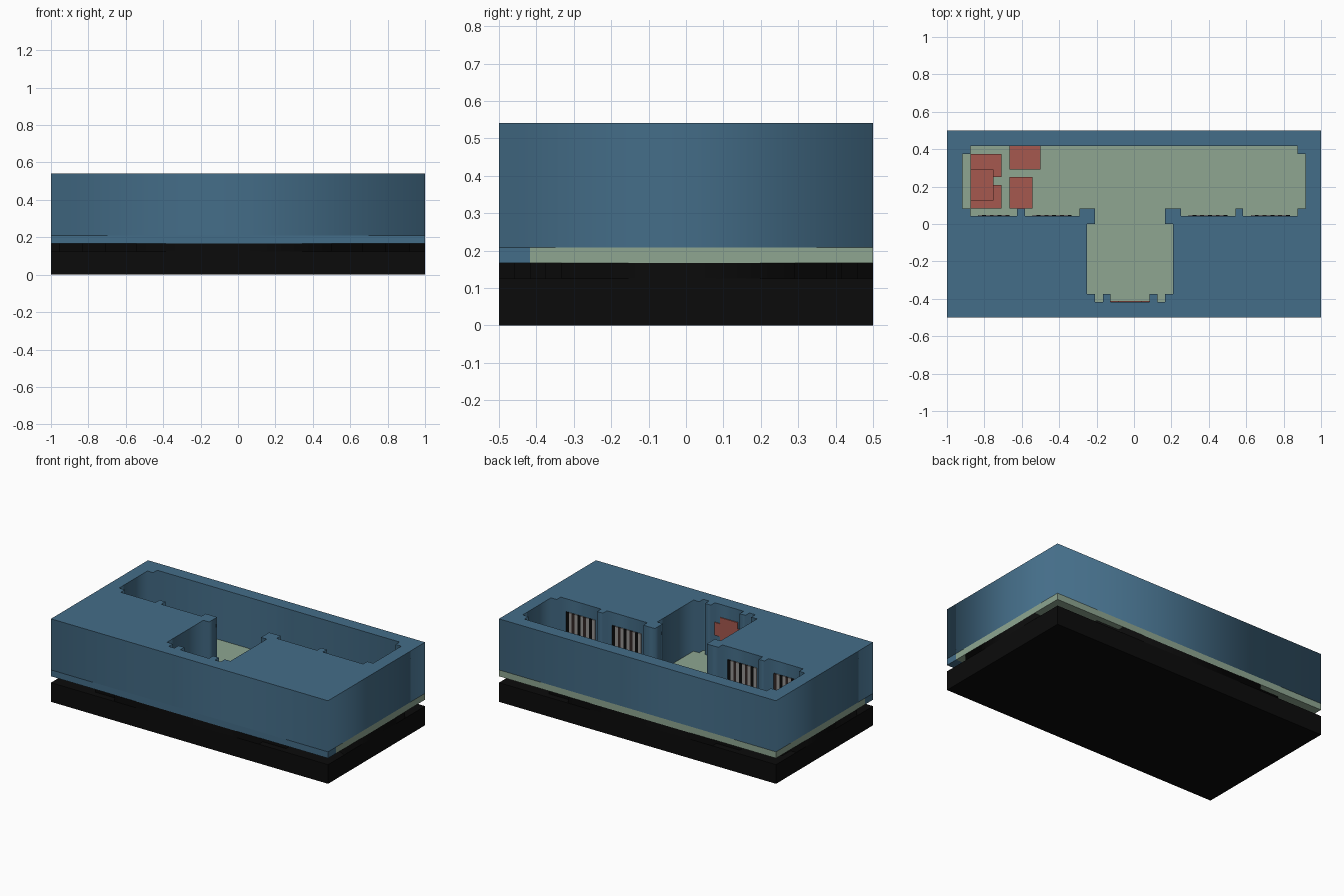
import bpy, bmesh

if "Cube" in bpy.data.objects:
    bpy.data.objects.remove(bpy.data.objects["Cube"])

U = 1 / 24  # the model sits on a grid of 48 x 24 x 13 cells


def material(name, srgb):
    m = bpy.data.materials.new(name)
    lin = [((c / 255 + 0.055) / 1.055) ** 2.4 if c > 10 else c / 255 / 12.92 for c in srgb]
    m.diffuse_color = (*lin, 1)
    m.use_nodes = True
    m.node_tree.nodes["Principled BSDF"].inputs["Base Color"].default_value = m.diffuse_color
    return m


BLUE = material("wall_blue", (68, 109, 136))
GREEN = material("floor_sage", (142, 166, 145))
RED = material("furniture_red", (166, 88, 78))
BLACK = material("base_black", (11, 11, 11))
GREY = material("stripe_grey", (150, 148, 146))
BROWN = material("stripe_dark", (48, 38, 36))


def boxes(name, items, mat):
    """One object made of boxes (x0, x1, y0, y1, z0, z1) in grid cells."""
    bm = bmesh.new()
    for x0, x1, y0, y1, z0, z1 in items:
        vs = bmesh.ops.create_cube(bm, size=1)["verts"]
        for v in vs:
            v.co.x = (x1 if v.co.x > 0 else x0) * U
            v.co.y = (y1 if v.co.y > 0 else y0) * U
            v.co.z = (z1 if v.co.z > 0 else z0) * U
    me = bpy.data.meshes.new(name)
    bm.to_mesh(me)
    bm.free()
    me.materials.append(mat)
    ob = bpy.data.objects.new(name, me)
    bpy.context.collection.objects.link(ob)
    return ob


def prism(name, loops, z0, z1, mat):
    """Filled outline (later loops are holes) extruded between two heights."""
    cu = bpy.data.curves.new(name, "CURVE")
    cu.dimensions = "2D"
    cu.fill_mode = "BOTH"
    cu.extrude = (z1 - z0) * U / 2
    for pts in loops:
        sp = cu.splines.new("POLY")
        sp.points.add(len(pts) - 1)
        for p, (x, y) in zip(sp.points, pts):
            p.co = (x * U, y * U, 0, 1)
        sp.use_cyclic_u = True
    ob = bpy.data.objects.new(name, cu)
    bpy.context.collection.objects.link(ob)
    ob.location.z = (z0 + z1) * U / 2
    bpy.ops.object.select_all(action="DESELECT")
    ob.select_set(True)
    bpy.context.view_layer.objects.active = ob
    bpy.ops.object.convert(target="MESH")
    ob = bpy.context.object
    ob.data.materials.clear()
    ob.data.materials.append(mat)
    return ob


# Black base slab, with a top layer stepped in at the corners
boxes("base_slab", [(-24, 24, -12, 12, 0, 3)], BLACK)
steps = [(12, 12), (16, 11), (19, 10), (22, 9), (24, 7)]
quarter = []
for i, (x, y) in enumerate(steps):
    quarter.append((x, y))
    if i + 1 < len(steps):
        quarter.append((x, steps[i + 1][1]))
# the layer is one cell longer towards -x and -y
quarter_l = [(-x - (x < 24), y) for x, y in reversed(quarter)]
down = lambda pts: [(x, -y - (y < 12 and abs(x) == 24)) for x, y in reversed(pts)]
prism("base_top_layer", [quarter + down(quarter) + down(quarter_l) + quarter_l], 3, 4, BLACK)

# Sage floor layer, closed at the front by a blue strip
boxes("floor", [(-24, 24, -10, 12, 4, 5)], GREEN)
boxes("front_wall_foot", [(-24, 24, -12, -10, 4, 5)], BLUE)

# Thick walls around a T-shaped room with notched corners and pilasters
room = [(-21, 10), (21, 10), (21, 9), (22, 9), (22, 2), (21, 2), (21, 1),
        (14, 1), (14, 2), (13, 2), (13, 1), (6, 1), (6, 2), (4, 2), (4, 0), (5, 0),
        (5, -9), (4, -9), (4, -10), (3, -10), (3, -9), (2, -9), (2, -10),
        (-3, -10), (-3, -9), (-4, -9), (-4, -10), (-5, -10), (-5, -9), (-6, -9),
        (-6, 0), (-5, 0), (-5, 2), (-7, 2), (-7, 1), (-14, 1), (-14, 2), (-15, 2),
        (-15, 1), (-21, 1), (-21, 2), (-22, 2), (-22, 9), (-21, 9)]
outer = [(-24, -12), (24, -12), (24, 12), (-24, 12)]
prism("walls", [outer, room], 5, 13, BLUE)

# Striped wall panels along the front wall of both wings
T = 0.15
grey, brown, black = [], [], []
for x0, n in ((15, 5), (7, 5), (-13, 5), (-20, 4)):
    for i in range(n * 2):
        a = x0 + i / 2
        group = (grey, black, grey, brown)[i % 4]
        group.append((a, a + 0.5, 1, 1 + T, 6, 11))
boxes("panel_stripes_grey", grey, GREY)
boxes("panel_stripes_dark", brown, BROWN)
boxes("panel_stripes_black", black, BLACK)

# Red rounded plaque on the end wall of the stem
boxes("wall_plaque", [(-2, 1, -10, -10 + T, 10, 11), (-3, 2, -10, -10 + T, 8, 10),
                      (-2, 1, -10, -10 + T, 7, 8)], RED)

# Low red furniture in the left wing
boxes("bench", [(-21, -18, 2, 9, 5, 6), (-18, -17, 2, 5, 5, 6), (-18, -17, 6, 9, 5, 6)], RED)
boxes("bench_top", [(-21, -18, 3, 7, 6, 7)], RED)
boxes("back_cabinet", [(-16, -12, 7, 10, 5, 7)], RED)
boxes("stool", [(-16, -13, 2, 6, 5, 7)], RED)
